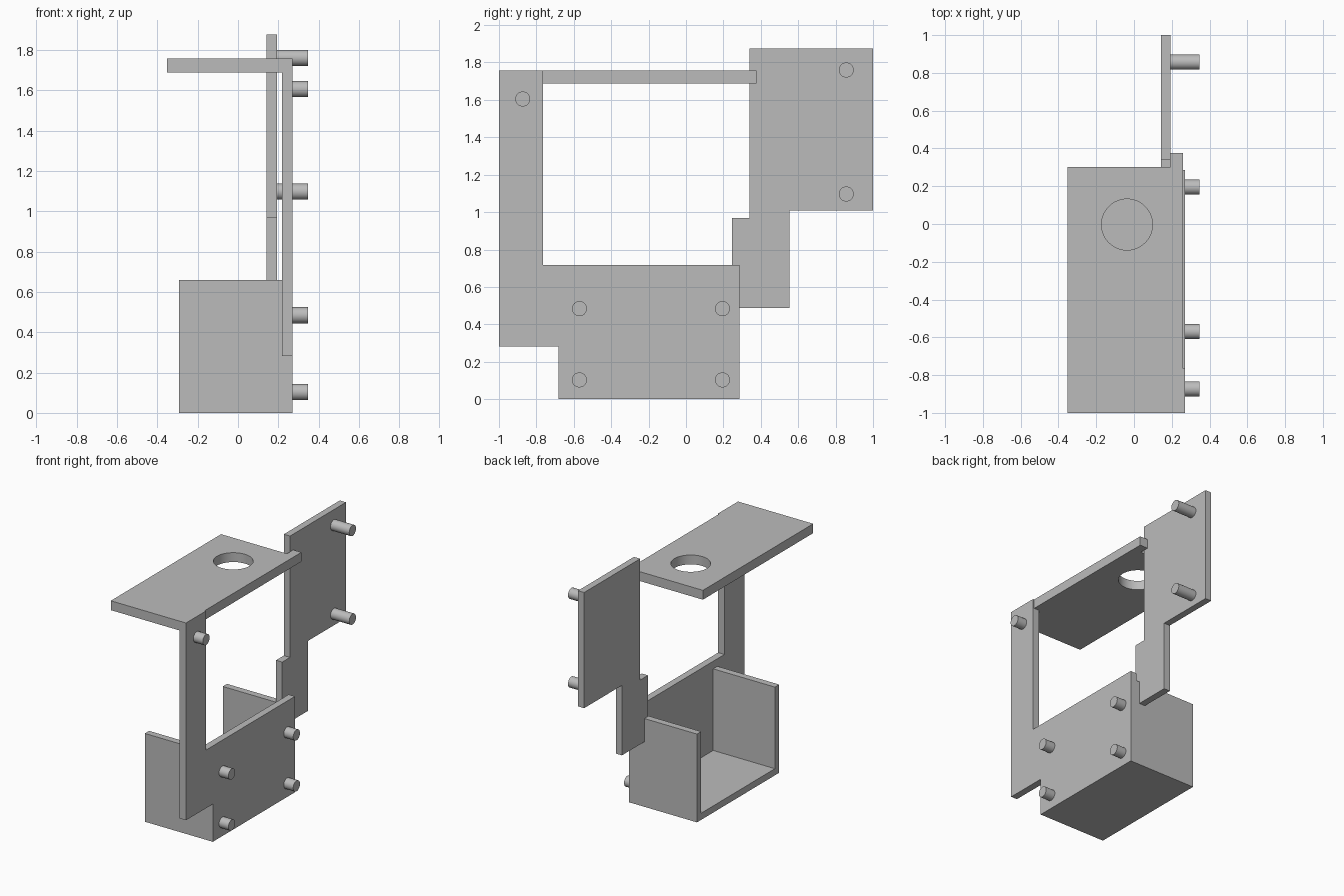
import bpy, bmesh, math
from mathutils import Matrix

if "Cube" in bpy.data.objects:
    bpy.data.objects.remove(bpy.data.objects["Cube"])

grey = bpy.data.materials.new("plain_grey")
grey.diffuse_color = (0.5, 0.5, 0.5, 1)
grey.use_nodes = True
grey.node_tree.nodes["Principled BSDF"].inputs["Base Color"].default_value = grey.diffuse_color


def finish(name, bm):
    bmesh.ops.recalc_face_normals(bm, faces=bm.faces)
    mesh = bpy.data.meshes.new(name)
    bm.to_mesh(mesh)
    bm.free()
    mesh.materials.append(grey)
    ob = bpy.data.objects.new(name, mesh)
    bpy.context.collection.objects.link(ob)
    return ob


def prism(name, profile, lo, hi, axis):
    """Extrude a (y, z) profile along x, or an (x, y) profile along z."""
    bm = bmesh.new()
    place = (lambda p: (lo, *p)) if axis == "x" else (lambda p: (*p, lo))
    face = bm.faces.new([bm.verts.new(place(p)) for p in profile])
    new = bmesh.ops.extrude_face_region(bm, geom=[face])["geom"]
    step = (hi - lo, 0, 0) if axis == "x" else (0, 0, hi - lo)
    bmesh.ops.translate(bm, vec=step,
                        verts=[v for v in new if isinstance(v, bmesh.types.BMVert)])
    return finish(name, bm)


def cylinder(name, radius, depth, matrix, sides=32):
    bm = bmesh.new()
    bmesh.ops.create_cone(bm, cap_ends=True, segments=sides, radius1=radius,
                          radius2=radius, depth=depth, matrix=matrix)
    return finish(name, bm)


def smooth(ob):
    bpy.ops.object.select_all(action="DESELECT")
    ob.select_set(True)
    bpy.context.view_layer.objects.active = ob
    bpy.ops.object.shade_smooth_by_angle(angle=math.radians(30))


# Side plate with the tall front post
prism("side_plate",
      [(-1, 0.282), (-1, 1.757), (-0.765, 1.757), (-0.765, 0.717),
       (0.287, 0.717), (0.287, 0), (-0.683, 0), (-0.683, 0.282)],
      0.218, 0.27, "x")

# Tray: floor with front and back walls, open on the left and on top
W = 0.05
prism("tray",
      [(-0.683, 0), (0.287, 0), (0.287, 0.66), (0.287 - W, 0.66),
       (0.287 - W, W), (-0.683 + W, W), (-0.683 + W, 0.66), (-0.683, 0.66)],
      -0.292, 0.218, "x")

# Stepped rear mounting plate
prism("rear_plate",
      [(0.247, 0.487), (0.247, 0.968), (0.339, 0.968), (0.339, 1.875),
       (1, 1.875), (1, 1.01), (0.554, 1.01), (0.554, 0.487)],
      0.142, 0.193, "x")

# Top shelf with a tab reaching the rear plate, and a round hole
shelf = prism("top_shelf",
              [(-0.352, -1), (0.218, -1), (0.218, -0.765), (0.26, -0.765),
               (0.26, 0.377), (0.193, 0.377), (0.193, 0.303), (-0.352, 0.303)],
              1.687, 1.757, "z")
cutter = cylinder("hole_cutter", 0.135, 0.4,
                  Matrix.Translation((-0.037, -0.003, 1.72)), 48)
cutter.hide_render = True
cut = shelf.modifiers.new("hole", "BOOLEAN")
cut.operation = "DIFFERENCE"
cut.solver = "EXACT"
cut.object = cutter
bpy.context.view_layer.objects.active = shelf
bpy.ops.object.modifier_apply(modifier=cut.name)
bpy.data.objects.remove(cutter)
smooth(shelf)

# Round pegs on the right: (start x, y, z)
pegs = [(0.27, y, z) for y in (-0.57, 0.195) for z in (0.103, 0.484)]
pegs += [(0.27, -0.873, 1.605), (0.193, 0.857, 1.76), (0.193, 0.857, 1.097)]
for i, (x, y, z) in enumerate(pegs):
    m = Matrix.Translation(((x + 0.348) / 2, y, z)) @ Matrix.Rotation(math.pi / 2, 4, "Y")
    smooth(cylinder(f"peg_{i + 1}", 0.04, 0.348 - x, m))
